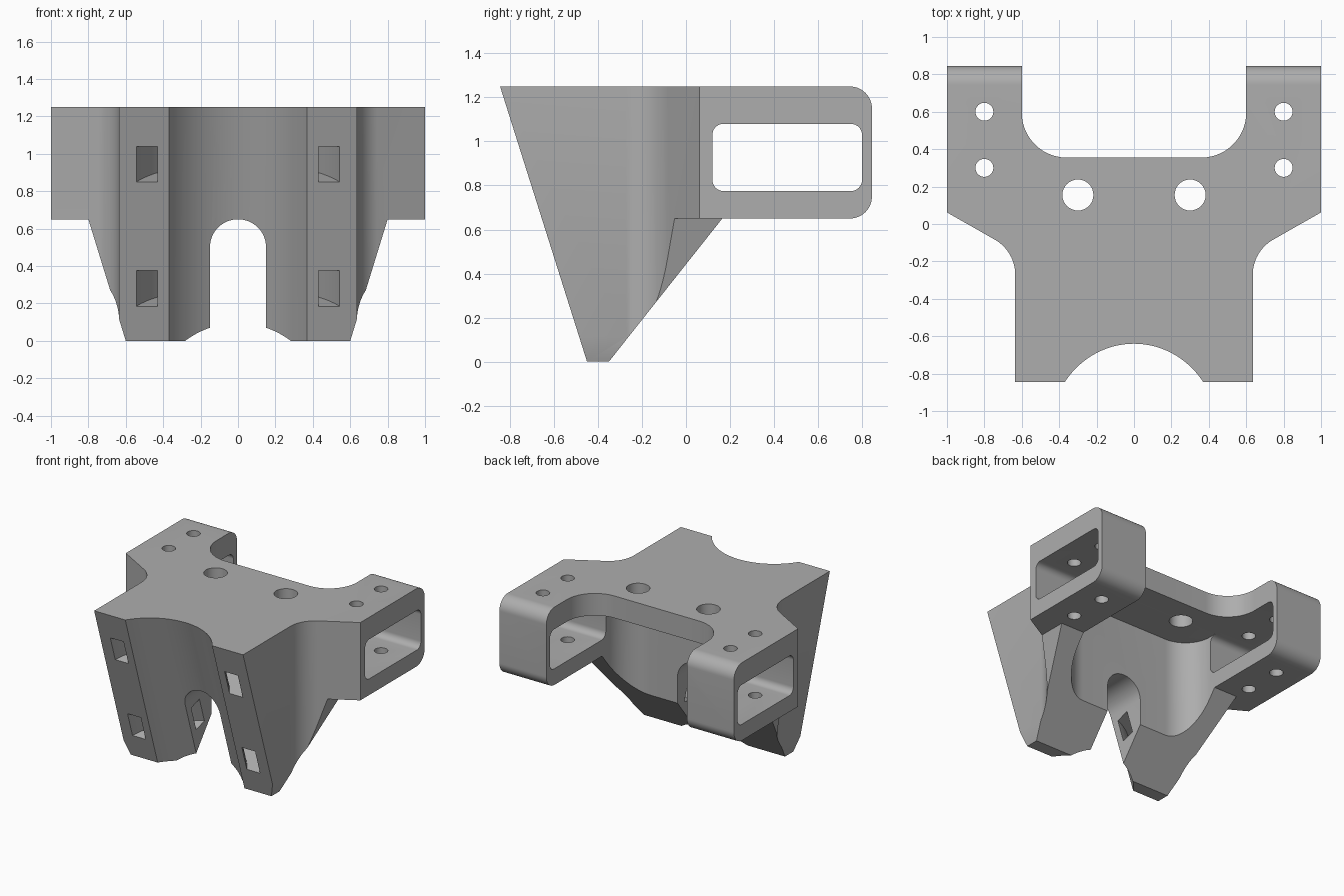
import bpy, bmesh, math
from mathutils import Matrix, Vector

cube = bpy.data.objects.get("Cube")
if cube:
    bpy.data.objects.remove(cube, do_unlink=True)

grey = bpy.data.materials.new("plain_grey")
grey.use_nodes = True
grey.diffuse_color = (0.42, 0.42, 0.42, 1)
grey.node_tree.nodes["Principled BSDF"].inputs["Base Color"].default_value = grey.diffuse_color

TOP, SHELF, FAR = 1.25, 0.65, 3


def rounded(corners, steps=14):
    """Polygon from (u, v, radius) corners, with each corner filleted."""
    out = []
    for i, (u, v, r) in enumerate(corners):
        p = Vector((u, v))
        if not r:
            out.append(p)
            continue
        a = (Vector(corners[i - 1][:2]) - p).normalized()
        b = (Vector(corners[(i + 1) % len(corners)][:2]) - p).normalized()
        half = a.angle(b) / 2
        centre = p + (a + b).normalized() * r / math.sin(half)
        start = p + a * r / math.tan(half) - centre
        end = p + b * r / math.tan(half) - centre
        turn = math.atan2(start.x * end.y - start.y * end.x, start.dot(end))
        for k in range(steps + 1):
            out.append(centre + Matrix.Rotation(turn * k / steps, 2) @ start)
    return out


def mirrored(half):
    return half + [(-u, v, r) for u, v, r in reversed(half)]


def circle(u, v, r, n=48):
    return [Vector((u + r * math.cos(math.tau * k / n), v + r * math.sin(math.tau * k / n)))
            for k in range(n)]


def prism(name, points, axis, lo=-FAR, hi=FAR, matrix=None):
    """Extrude a flat profile along one axis."""
    place = {"X": lambda p, t: (t, p.x, p.y),
             "Y": lambda p, t: (p.x, t, p.y),
             "Z": lambda p, t: (p.x, p.y, t)}[axis]
    bm = bmesh.new()
    base = bm.faces.new([bm.verts.new(place(p, lo)) for p in points])
    new = bmesh.ops.extrude_face_region(bm, geom=[base])["geom"]
    shift = Vector(place(Vector((0, 0)), hi - lo))
    bmesh.ops.translate(bm, vec=shift, verts=[g for g in new if isinstance(g, bmesh.types.BMVert)])
    bmesh.ops.recalc_face_normals(bm, faces=bm.faces)
    if matrix:
        bm.transform(matrix)
    mesh = bpy.data.meshes.new(name)
    bm.to_mesh(mesh)
    bm.free()
    obj = bpy.data.objects.new(name, mesh)
    bpy.context.collection.objects.link(obj)
    return obj


def combine(target, tool, operation="DIFFERENCE"):
    """Apply a boolean and discard the tool."""
    tool.hide_render = True
    mod = target.modifiers.new("cut", "BOOLEAN")
    mod.operation, mod.object, mod.solver = operation, tool, "EXACT"
    graph = bpy.context.evaluated_depsgraph_get()
    mesh = bpy.data.meshes.new_from_object(target.evaluated_get(graph))
    target.modifiers.clear()
    target.data = mesh
    bpy.data.objects.remove(tool, do_unlink=True)


# Plan outline: front block, flared shoulders and two rear arms
bracket = prism("bracket", rounded(mirrored([
    (0.635, -1.2, 0), (0.635, -0.146, 0.215), (1, 0.062, 0),
    (1, 1.2, 0), (0.6, 1.2, 0), (0.6, 0.355, 0.24)])), "Z")

# Side silhouette: raked front, sloped back, rounded arm ends
combine(bracket, prism("side_silhouette", rounded([
    (-0.845, TOP, 0), (-0.45, 0, 0), (-0.35, 0, 0), (0.165, SHELF, 0),
    (0.845, SHELF, 0.1), (0.845, TOP, 0.1)]), "X"), "INTERSECT")

# Front silhouette: tapered legs with an arched slot between them
combine(bracket, prism("front_silhouette", rounded(mirrored([
    (0.15, SHELF, 0.149), (0.15, -0.5, 0), (0.446, -0.5, 0), (0.8, SHELF, 0),
    (1.5, SHELF, 0), (1.5, 2, 0)])), "Y"), "INTERSECT")

# Rear pocket under the top plate
combine(bracket, prism("rear_pocket", rounded(mirrored([
    (0.6, -0.11, 0.22), (0.6, 2, 0)])), "Z", -1, 1.08))

# Window through both arms
combine(bracket, prism("arm_window", rounded([
    (0.12, 0.775, 0.05), (0.8, 0.775, 0.05), (0.8, 1.08, 0.05), (0.12, 1.08, 0.05)], 8), "X"))

# Bolt holes
for side in (-1, 1):
    for x, y, r in ((0.8, 0.3, 0.048), (0.8, 0.6, 0.048), (0.3, 0.155, 0.083)):
        combine(bracket, prism("bolt_hole", circle(side * x, y, r, 32), "Z"))

# Round front cradle, tilted along the raked face
rake = math.atan2(0.395, TOP)
tilt = Matrix.Translation((0, -0.45, 0)) @ Matrix.Rotation(rake, 4, "X")
AXIS = -0.2525
combine(bracket, prism("cradle", circle(0, AXIS, 0.448, 96), "Z", matrix=tilt))

# Curved strap channels around the cradle
for z in (0.28, 0.945):
    mid = z / math.cos(rake)
    ring = prism("strap_channel", circle(0, AXIS, 0.6, 96), "Z", mid - 0.1, mid + 0.1, tilt)
    combine(ring, prism("channel_core", circle(0, AXIS, 0.5, 96), "Z", matrix=tilt))
    combine(bracket, ring)

bracket.data.materials.clear()
bracket.data.materials.append(grey)
for face in bracket.data.polygons:
    face.material_index = 0
bpy.ops.object.select_all(action="DESELECT")
bracket.select_set(True)
bpy.context.view_layer.objects.active = bracket
bpy.ops.object.shade_smooth_by_angle(angle=math.radians(30))
